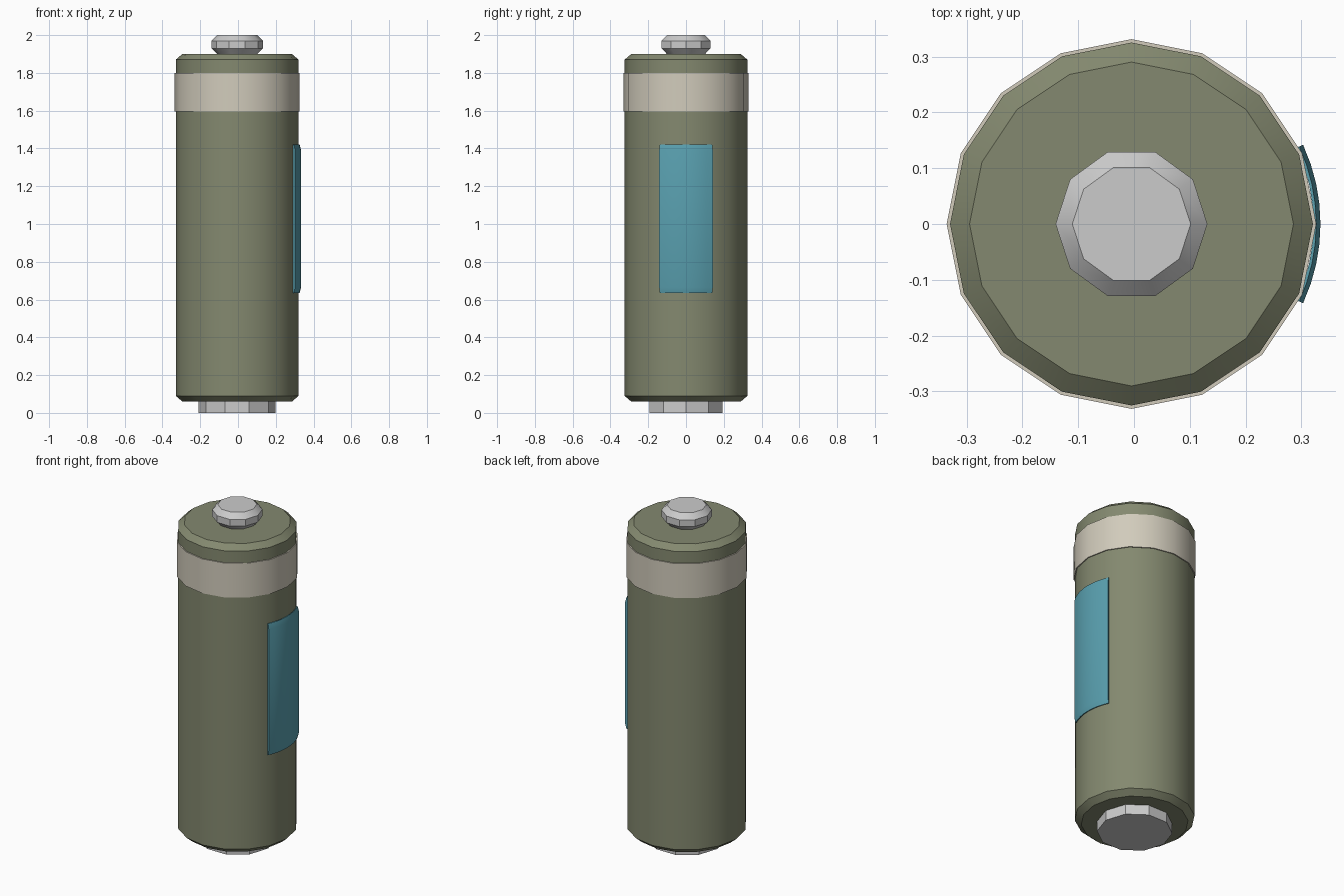
import bpy, bmesh
from math import cos, sin, radians, pi

if "Cube" in bpy.data.objects:
    bpy.data.objects.remove(bpy.data.objects["Cube"])

CX = -0.0045  # shared axis of the round parts


def material(name, rgb):
    m = bpy.data.materials.new(name)
    m.diffuse_color = (*rgb, 1)
    m.use_nodes = True
    m.node_tree.nodes["Principled BSDF"].inputs["Base Color"].default_value = m.diffuse_color
    return m


def sweep(name, profile, angles, mat=None, full=True, caps=True, loop=False):
    """Revolve (radius, z) points through the given angles."""
    bm = bmesh.new()
    rows = [[bm.verts.new((CX + r * cos(a), r * sin(a), z)) for r, z in profile]
            for a in angles]
    n, k = len(rows), len(profile)
    for i in range(n if full else n - 1):
        a, b = rows[i], rows[(i + 1) % n]
        for j in range(k if loop else k - 1):
            q = (j + 1) % k
            bm.faces.new((a[j], b[j], b[q], a[q]))
    if caps:
        if full:
            bm.faces.new([r[0] for r in rows])
            bm.faces.new([r[-1] for r in rows])
        else:
            bm.faces.new(rows[0])
            bm.faces.new(rows[-1])
    bmesh.ops.recalc_face_normals(bm, faces=bm.faces)
    me = bpy.data.meshes.new(name)
    bm.to_mesh(me)
    bm.free()
    ob = bpy.data.objects.new(name, me)
    bpy.context.collection.objects.link(ob)
    if mat:
        me.materials.append(mat)
    bpy.ops.object.select_all(action='DESELECT')
    ob.select_set(True)
    bpy.context.view_layer.objects.active = ob
    bpy.ops.object.shade_smooth_by_angle(angle=radians(30))
    return ob


def ring(sides):
    return [2 * pi * i / sides for i in range(sides)]


olive = material("olive", (0.23, 0.25, 0.16))
cream = material("cream", (0.64, 0.60, 0.50))
teal = material("teal", (0.10, 0.35, 0.43))

# Chamfered body
sweep("body", [(0.29, 0.06), (0.325, 0.09), (0.325, 1.87), (0.29, 1.9)], ring(16), olive)

# Raised band near the top
sweep("band", [(0.315, 1.595), (0.331, 1.595), (0.331, 1.8), (0.315, 1.8)],
      ring(16), cream, caps=False, loop=True)

# Metal contacts
sweep("top_contact", [(0.106, 1.9), (0.136, 1.93), (0.136, 1.97), (0.106, 2.0)], ring(10))
sweep("bottom_contact", [(0.204, 0.0), (0.204, 0.06)], ring(10))

# Curved label plate on the right side, with softened ends
label = [(0.326, 0.635), (0.331, 0.635), (0.3385, 0.665),
         (0.3385, 1.39), (0.331, 1.42), (0.326, 1.42)]
sweep("label", label, [radians(-24.8 + 49.6 * i / 8) for i in range(9)],
      teal, full=False, loop=True)
